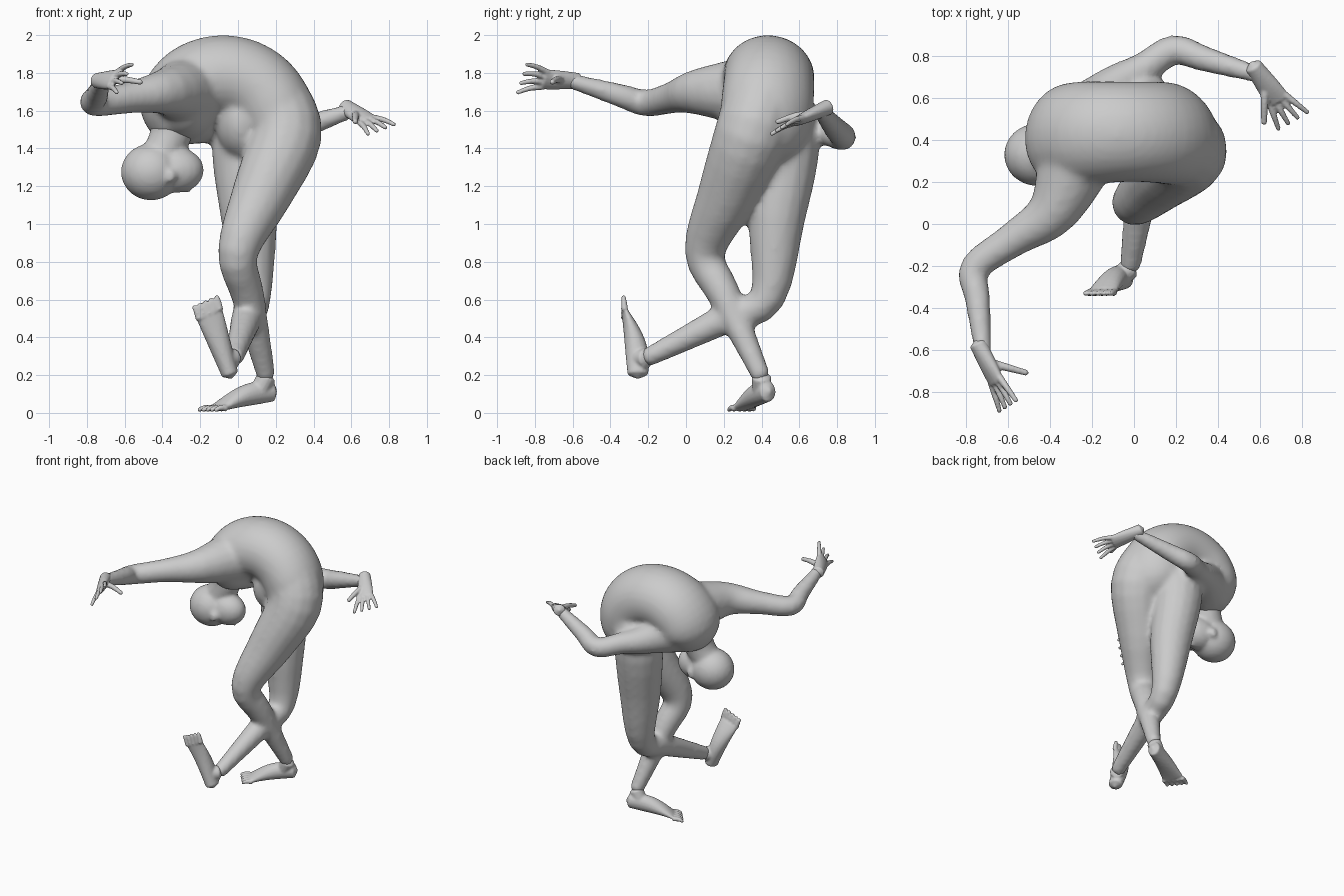
import bpy, bmesh, math
from mathutils import Vector, Matrix

cube = bpy.data.objects.get("Cube")
if cube:
    bpy.data.objects.remove(cube)

plain_grey = (0.6, 0.6, 0.6, 1)
material = bpy.data.materials.new("plain grey")
material.use_nodes = True
material.diffuse_color = plain_grey
shader = material.node_tree.nodes["Principled BSDF"]
shader.inputs["Base Color"].default_value = plain_grey


def section(point, half_width, half_depth=None):
    """One elliptical section: its centre and both radii."""
    return Vector((*point, half_width, half_depth or half_width))


def smooth_path(nodes, steps):
    """Catmull-Rom interpolation of sections."""
    padded = [nodes[0], *nodes, nodes[-1]]
    path = []
    for before, start, end, after in zip(padded, padded[1:], padded[2:], padded[3:]):
        leave, arrive = (end - before) / 2, (after - start) / 2
        for step in range(steps):
            t = step / steps
            ease = t * t * (3 - 2 * t)
            path.append(start.lerp(end, ease) + leave * t * (1 - t) ** 2
                        - arrive * t * t * (1 - t))
    return path + [nodes[-1]]


def loft(bm, nodes, side, side_end=None, sides=16, steps=4):
    """Closed tube through sections; side is the width direction."""
    path = smooth_path(nodes, steps)
    points = [Vector(row[:3]) for row in path]
    last = len(points) - 1
    rings, faces = [], []
    for i, (point, row) in enumerate(zip(points, path)):
        along = (points[min(i + 1, last)] - points[max(i - 1, 0)]).normalized()
        wide = Vector(side).lerp(Vector(side_end or side), i / last)
        wide = (wide - along * wide.dot(along)).normalized()
        deep = along.cross(wide)
        angles = [math.tau * k / sides for k in range(sides)]
        rings.append([bm.verts.new(point + wide * row[3] * math.cos(a)
                                   + deep * row[4] * math.sin(a)) for a in angles])
    for low, high in zip(rings, rings[1:]):
        for k in range(sides):
            faces.append(bm.faces.new((low[k - 1], low[k], high[k], high[k - 1])))
    # rounded tips
    for end, inner in ((0, 1), (last, last - 1)):
        outward = (points[end] - points[inner]).normalized()
        pole = bm.verts.new(points[end] + outward * min(path[end][3:]) * 0.6)
        for k in range(sides):
            faces.append(bm.faces.new((rings[end][k - 1], rings[end][k], pole)))
    bmesh.ops.recalc_face_normals(bm, faces=faces)


def blob(bm, centre, size):
    """Ellipsoid."""
    place = Matrix.Translation(centre) @ Matrix.Diagonal((*size, 1))
    bmesh.ops.create_uvsphere(bm, u_segments=24, v_segments=16, radius=1, matrix=place)


def limb(bm, core, root, joint, end, radii, side):
    """Arm or leg: core inside the trunk, root, muscle, joint, muscle, end."""
    core, root, joint = Vector(core), Vector(root), Vector(joint)
    centres = (core, root, root.lerp(joint, 0.5), joint, joint.lerp(end, 0.35), end)
    loft(bm, [section(c, r) for c, r in zip(centres, radii)], side)


def digit(bm, base, tip, radius, side):
    """Finger, thumb or toe with a slightly raised knuckle."""
    knuckle = base.lerp(tip, 0.5) + Vector((0, 0, radius / 2))
    loft(bm, [section(base, radius * 1.2), section(knuckle, radius),
              section(tip, radius * 0.75)], side, sides=8)


def finish(name, bm, voxel, soften):
    """Fuse the overlapping volumes into one smooth skin."""
    mesh = bpy.data.meshes.new(name)
    bm.to_mesh(mesh)
    bm.free()
    mesh.materials.append(material)
    mesh.shade_smooth()
    part = bpy.data.objects.new(name, mesh)
    bpy.context.scene.collection.objects.link(part)
    fuse = part.modifiers.new("fuse", 'REMESH')
    fuse.mode = 'VOXEL'
    fuse.voxel_size = voxel
    fuse.use_smooth_shade = True
    relax = part.modifiers.new("soften", 'SMOOTH')
    relax.iterations = soften


def hand(name, wrist, reach, spread, thumb_tip):
    """Palm, four fanned fingers and a thumb."""
    bm = bmesh.new()
    reach, spread = Vector(reach), Vector(spread)
    loft(bm, [section(wrist - reach * 0.2, 0.042), section(wrist + reach * 0.25, 0.056, 0.034),
              section(wrist + reach * 0.55, 0.06, 0.024)], spread)
    for finger in range(4):
        fan = spread * (finger / 3 - 0.5)
        digit(bm, wrist + reach * 0.5 + fan * 0.5, wrist + reach + fan, 0.015, spread)
    digit(bm, wrist + reach * 0.15, Vector(thumb_tip), 0.019, spread)
    finish(name, bm, 0.007, 1)


def foot(name, ankle, heel, ball, spread):
    """Ankle, wedge on a flat sole from heel to ball, and five toes."""
    bm = bmesh.new()
    heel, ball, spread = Vector(heel), Vector(ball), Vector(spread)
    up = (ball - heel).cross(spread).normalized()
    nodes = []
    for step in range(5):
        t = step / 4
        thick = 0.02 + 0.035 * math.cos(t * math.pi / 2) + 0.012 * math.sin(t * math.pi)
        nodes.append(section(heel.lerp(ball, t) + up * thick, 0.045 + 0.03 * t, thick))
    loft(bm, nodes, spread)
    instep = heel.lerp(ball, 0.25) + up * 0.06
    loft(bm, [section(ankle, 0.052), section(instep, 0.05)], spread)
    for toe in range(5):
        fan = spread * (toe / 4 - 0.5)
        sole = up * 0.015
        digit(bm, ball + fan + sole, heel.lerp(ball, 1.22) + fan * 1.1 + sole, 0.016, spread)
    finish(name, bm, 0.008, 3)


# joints
front_wrist = Vector((-0.72, -0.62, 1.76))
back_wrist = Vector((0.6, 0.71, 1.6))
planted_ankle = Vector((0.15, 0.4, 0.19))
raised_ankle = Vector((-0.02, -0.21, 0.29))

# torso: arched spine, narrower at the waist
body = bmesh.new()
spine = []
for step in range(9):
    t = step / 8
    angle = math.radians(-40 + 230 * t)
    arch = math.sin(t * math.pi)
    centre = Vector((-0.08 + 0.27 * math.cos(angle), 0.4 + 0.04 * arch,
                     1.52 + 0.26 * math.sin(angle)))
    fullness = 1 - abs(2 * t - 1) ** 5 / 2
    spine.append(section(centre, (0.29 - 0.05 * arch) * fullness, 0.22 * fullness))
loft(body, spine, (0.6, -0.8, 0), (-0.2, -1, 0.2), sides=28)
blob(body, (-0.28, 0.41, 1.62), (0.17, 0.26, 0.18))
blob(body, (0.02, 0.43, 1.54), (0.14, 0.19, 0.2))

# standing leg, then raised leg
limb(body, (0.19, 0.4, 1.64), (0.25, 0.34, 1.46), (0, 0.1, 0.85), planted_ankle,
     (0.2, 0.195, 0.16, 0.108, 0.088, 0.05), (1, 0, 0))
limb(body, (0.14, 0.43, 1.66), (0.04, 0.53, 1.44), (0.08, 0.43, 0.61), raised_ankle,
     (0.2, 0.18, 0.15, 0.095, 0.082, 0.05), (1, 0, 0))

# front arm, then back arm
limb(body, (-0.26, 0.36, 1.7), (-0.38, 0.07, 1.7), (-0.76, -0.21, 1.64), front_wrist,
     (0.2, 0.125, 0.085, 0.072, 0.062, 0.04), (0, 0, 1))
limb(body, (-0.27, 0.46, 1.6), (-0.1, 0.65, 1.53), (0.19, 0.83, 1.46), back_wrist,
     (0.19, 0.105, 0.078, 0.072, 0.062, 0.04), (0, 0, 1))
finish("body", body, 0.018, 7)

# head: neck, skull, jaw, nose and ears
head = bmesh.new()
skull = Vector((-0.46, 0.33, 1.275))
loft(head, [section((-0.35, 0.38, 1.6), 0.14), section((-0.36, 0.36, 1.46), 0.11),
            section(skull, 0.1)], (0, 1, 0))
blob(head, skull, (0.16, 0.15, 0.15))
blob(head, skull + Vector((0.13, 0, 0.01)), (0.15, 0.11, 0.12))
blob(head, skull + Vector((0.19, 0, -0.08)), (0.03, 0.02, 0.03))
for ear in (-1, 1):
    blob(head, skull + Vector((0.1, 0.12 * ear, -0.02)), (0.035, 0.02, 0.04))
finish("head", head, 0.015, 4)

hand("front_hand", front_wrist, (0.12, -0.25, 0.01), (-0.08, -0.05, -0.15), (-0.51, -0.71, 1.75))
hand("back_hand", back_wrist, (0.16, -0.22, -0.1), (-0.14, -0.08, -0.05), (0.62, 0.48, 1.54))
foot("planted_foot", planted_ankle, (0.19, 0.44, 0.06), (-0.1, 0.31, 0.01), (0.08, -0.1, 0))
foot("raised_foot", raised_ankle, (-0.04, -0.31, 0.2), (-0.15, -0.34, 0.52), (0.11, 0, 0.05))
